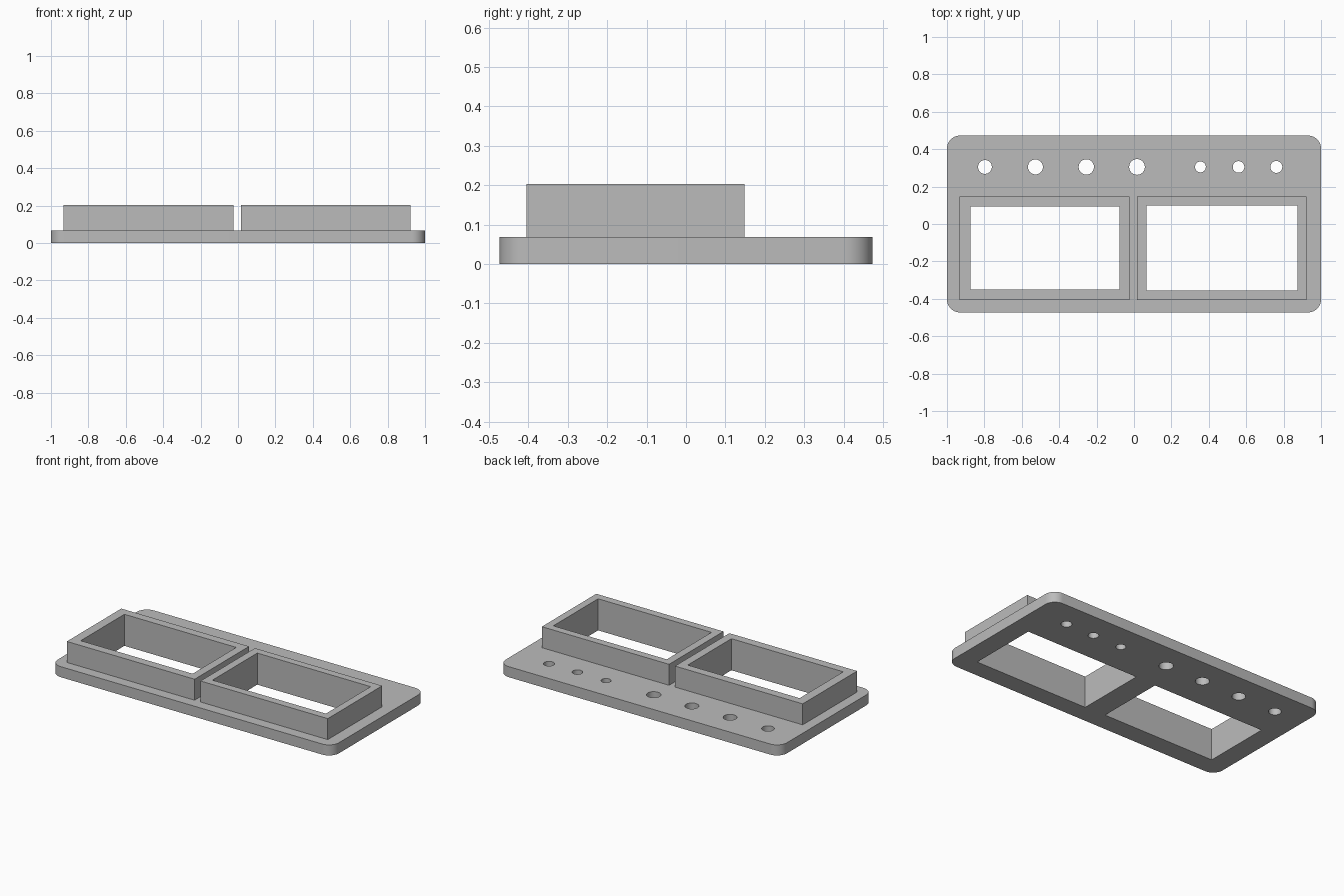
import bpy, bmesh, math

if "Cube" in bpy.data.objects:
    bpy.data.objects.remove(bpy.data.objects["Cube"])

PLATE_TOP, FRAME_TOP = 0.068, 0.203

grey = bpy.data.materials.new("plain_grey")
grey.diffuse_color = (0.5, 0.5, 0.5, 1)
grey.use_nodes = True
grey.node_tree.nodes["Principled BSDF"].inputs["Base Color"].default_value = grey.diffuse_color


def rect(x0, x1, y0, y1):
    return [(x0, y0), (x1, y0), (x1, y1), (x0, y1)]


def circle(cx, cy, r, n=32):
    return [(cx + r * math.cos(2 * math.pi * i / n),
             cy + r * math.sin(2 * math.pi * i / n)) for i in range(n)]


def rounded_rect(hx, hy, r, n=10):
    pts = []
    for k, (sx, sy) in enumerate([(1, 1), (-1, 1), (-1, -1), (1, -1)]):
        for i in range(n + 1):
            a = (k + i / n) * math.pi / 2
            pts.append((sx * (hx - r) + r * math.cos(a),
                        sy * (hy - r) + r * math.sin(a)))
    return pts


def extrude_loops(name, loops, z0, z1, open_bottom=False):
    """Extrude a flat outline (first loop) with holes (other loops)."""
    curve = bpy.data.curves.new(name + "_profile", 'CURVE')
    curve.dimensions = '2D'
    curve.fill_mode = 'BOTH'
    curve.extrude = (z1 - z0) / 2
    for loop in loops:
        s = curve.splines.new('POLY')
        s.points.add(len(loop) - 1)
        for p, (x, y) in zip(s.points, loop):
            p.co = (x, y, 0, 1)
        s.use_cyclic_u = True
    tmp = bpy.data.objects.new(name + "_profile", curve)
    bpy.context.collection.objects.link(tmp)
    bpy.context.view_layer.update()
    deps = bpy.context.evaluated_depsgraph_get()
    mesh = bpy.data.meshes.new_from_object(tmp.evaluated_get(deps))
    bpy.data.objects.remove(tmp)
    mesh.name = name

    bm = bmesh.new()
    bm.from_mesh(mesh)
    bmesh.ops.remove_doubles(bm, verts=bm.verts, dist=1e-5)
    bmesh.ops.recalc_face_normals(bm, faces=bm.faces)
    bmesh.ops.translate(bm, verts=bm.verts, vec=(0, 0, (z0 + z1) / 2))
    if open_bottom:
        bottom = [f for f in bm.faces if all(v.co.z < z0 + 1e-4 for v in f.verts)]
        bmesh.ops.delete(bm, geom=bottom, context='FACES')
    bm.to_mesh(mesh)
    bm.free()

    mesh.materials.clear()
    mesh.materials.append(grey)
    obj = bpy.data.objects.new(name, mesh)
    bpy.context.collection.objects.link(obj)
    bpy.ops.object.select_all(action='DESELECT')
    obj.select_set(True)
    bpy.context.view_layer.objects.active = obj
    bpy.ops.object.shade_smooth_by_angle(angle=math.radians(30))
    return obj


# Window openings shared by the plate and the raised frames
left_window = rect(-0.874, -0.078, -0.35, 0.094)
right_window = rect(0.067, 0.874, -0.355, 0.1)

# Row of round holes: (x, radius)
holes = [(-0.797, 0.037), (-0.527, 0.04), (-0.255, 0.041), (0.016, 0.042),
         (0.355, 0.029), (0.559, 0.031), (0.761, 0.032)]

# Base plate with rounded corners
extrude_loops("base_plate",
              [rounded_rect(1.0, 0.473, 0.07), left_window, right_window]
              + [circle(x, 0.305, r) for x, r in holes],
              0, PLATE_TOP)

# Raised frames around the windows
extrude_loops("left_frame", [rect(-0.934, -0.025, -0.405, 0.148), left_window],
              PLATE_TOP, FRAME_TOP, open_bottom=True)
extrude_loops("right_frame", [rect(0.017, 0.922, -0.405, 0.148), right_window],
              PLATE_TOP, FRAME_TOP, open_bottom=True)
